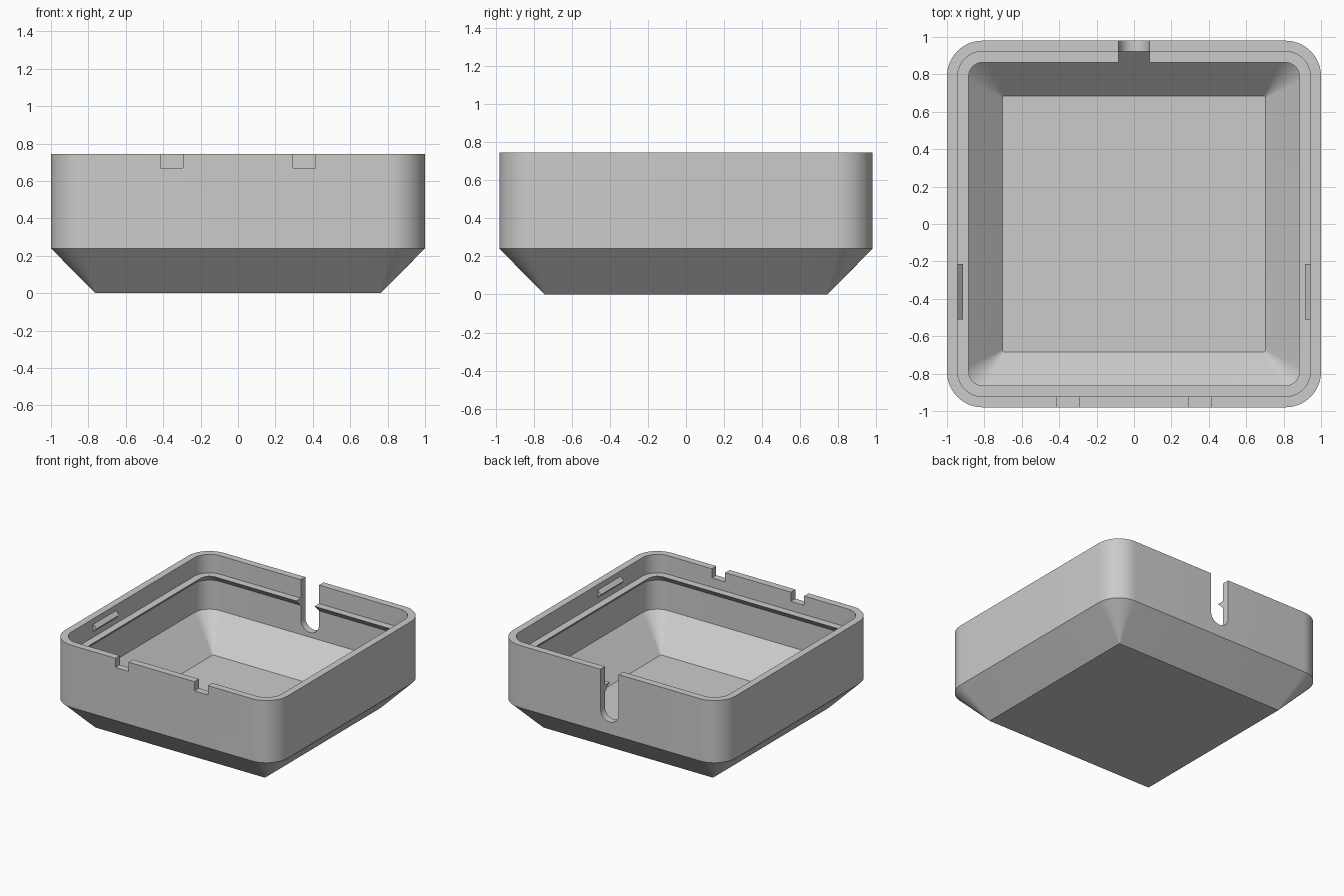
import bpy, bmesh
from math import sin, cos, pi

if "Cube" in bpy.data.objects:
    bpy.data.objects.remove(bpy.data.objects["Cube"])

HX, HY, TOP = 1.0, 0.98, 0.745
STEPS = 14

grey = bpy.data.materials.new("plain grey")
grey.use_nodes = True
colour = (0.6, 0.6, 0.6, 1)
grey.diffuse_color = colour
grey.node_tree.nodes["Principled BSDF"].inputs["Base Color"].default_value = colour


def finish(name, bm):
    bmesh.ops.recalc_face_normals(bm, faces=bm.faces)
    mesh = bpy.data.meshes.new(name)
    bm.to_mesh(mesh)
    bm.free()
    mesh.materials.append(grey)
    obj = bpy.data.objects.new(name, mesh)
    bpy.context.collection.objects.link(obj)
    return obj


def ring(bm, inset, radius, z):
    """Rounded rectangle, set in from the outer walls."""
    verts = []
    for q, (sx, sy) in enumerate([(1, 1), (-1, 1), (-1, -1), (1, -1)]):
        cx, cy = sx * (HX - inset - radius), sy * (HY - inset - radius)
        for i in range(STEPS + 1):
            a = (q + i / STEPS) * pi / 2
            verts.append(bm.verts.new((cx + radius * cos(a), cy + radius * sin(a), z)))
    return verts


def prism(name, profile, y0, y1):
    """Extrude an x-z profile along y."""
    bm = bmesh.new()
    ends = [[bm.verts.new((x, y, z)) for x, z in profile] for y in (y0, y1)]
    for end in ends:
        bm.faces.new(end)
    for i in range(len(profile)):
        j = (i + 1) % len(profile)
        bm.faces.new((ends[0][i], ends[0][j], ends[1][j], ends[1][i]))
    return finish(name, bm)


# Tray shell: outside from the base up, then inside down to the floor
sections = [
    (0.237, 0.004, 0), (0, 0.19, 0.24), (0, 0.19, TOP),
    (0.057, 0.135, TOP), (0.057, 0.135, 0.595),
    (0.116, 0.076, 0.595), (0.057, 0.135, 0.536),   # undercut ledge
    (0.057, 0.135, 0.30), (0.296, 0.01, 0.06),
]
bm = bmesh.new()
rings = [ring(bm, *s) for s in sections]
for lower, upper in zip(rings, rings[1:]):
    for i in range(len(lower)):
        j = (i + 1) % len(lower)
        bm.faces.new((lower[i], lower[j], upper[j], upper[i]))
bm.faces.new(rings[0])
bm.faces.new(rings[-1])
tray = finish("tray_shell", bm)

# Cutters: round-bottomed cable slot at the back, two notches at the front
r, zc = 0.082, 0.42
slot = [(r, 0.9)] + [(r * cos(a), zc - r * sin(a))
                     for a in (pi * i / 20 for i in range(21))] + [(-r, 0.9)]
cutters = [prism("slot_cutter", slot, 0.8, 1.1)]
for side in (-1, 1):
    notch = [(side * x, z) for x, z in
             ((0.295, 0.67), (0.415, 0.67), (0.415, 0.9), (0.295, 0.9))]
    cutters.append(prism("notch_cutter", notch, -1.1, -0.9))

bpy.context.view_layer.objects.active = tray
for cutter in cutters:
    cutter.hide_render = True
    mod = tray.modifiers.new("cut", 'BOOLEAN')
    mod.operation, mod.solver, mod.object = 'DIFFERENCE', 'EXACT', cutter
    bpy.ops.object.modifier_apply(modifier=mod.name)
    bpy.data.objects.remove(cutter)

# Ridged snap tabs on the inside of the side walls
for side, name in ((1, "left_snap_tab"), (-1, "right_snap_tab")):
    ridge = [(side * x, z) for x, z in
             ((0.96, 0.64), (0.943, 0.64), (0.914, 0.67), (0.943, 0.70), (0.96, 0.70))]
    prism(name, ridge, -0.51, -0.215)

# Smooth rounded corners, crisp edges
bpy.ops.object.select_all(action='DESELECT')
tray.select_set(True)
bpy.ops.object.shade_smooth_by_angle(angle=pi / 6)
